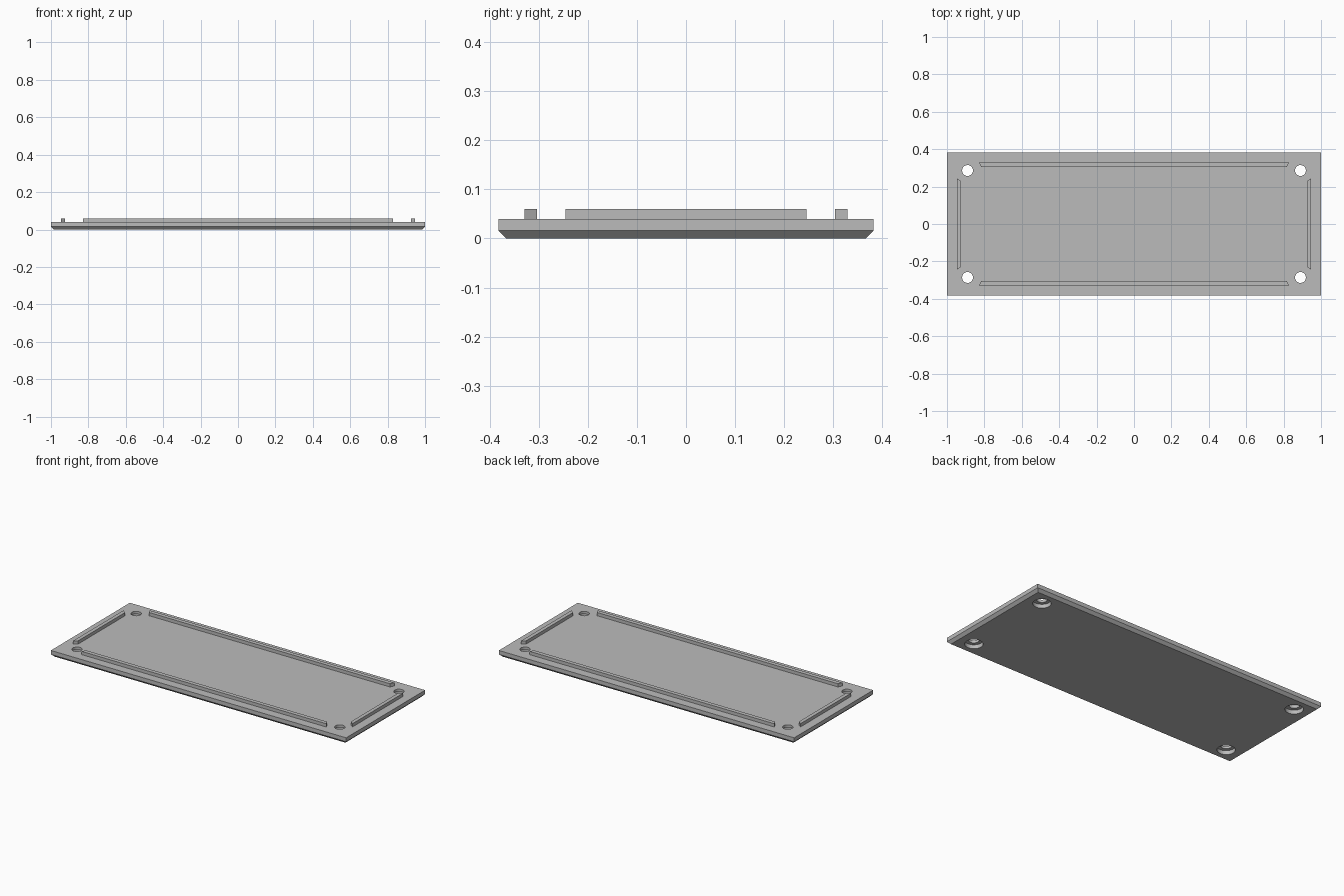
import bpy, bmesh, math

if "Cube" in bpy.data.objects:
    bpy.data.objects.remove(bpy.data.objects["Cube"], do_unlink=True)

HALF_X, HALF_Y = 1.0, 0.382
CHAMFER, TOP, RAIL_TOP = 0.016, 0.04, 0.06
HOLE_X, HOLE_Y, HOLE_R = 0.89, 0.286, 0.029
BORE_R, BORE_DEPTH = 0.05, 0.024

grey = bpy.data.materials.new("plain grey")
grey.use_nodes = True
colour = (0.5, 0.5, 0.5, 1)
grey.diffuse_color = colour
grey.node_tree.nodes["Principled BSDF"].inputs["Base Color"].default_value = colour


def loft(name, rings):
    """Solid made from stacked rings of points, capped at both ends."""
    bm = bmesh.new()
    loops = [[bm.verts.new(p) for p in ring] for ring in rings]
    n = len(loops[0])
    for low, high in zip(loops, loops[1:]):
        for i in range(n):
            j = (i + 1) % n
            bm.faces.new((low[i], low[j], high[j], high[i]))
    bm.faces.new(loops[0][::-1])
    bm.faces.new(loops[-1])
    bmesh.ops.recalc_face_normals(bm, faces=bm.faces)
    mesh = bpy.data.meshes.new(name)
    bm.to_mesh(mesh)
    bm.free()
    mesh.materials.append(grey)
    obj = bpy.data.objects.new(name, mesh)
    bpy.context.collection.objects.link(obj)
    return obj


def rectangle(hx, hy, z):
    return [(-hx, -hy, z), (hx, -hy, z), (hx, hy, z), (-hx, hy, z)]


def circle(cx, cy, r, z, sides=40):
    angles = [2 * math.pi * i / sides for i in range(sides)]
    return [(cx + r * math.cos(a), cy + r * math.sin(a), z) for a in angles]


# Cover plate with a chamfered lower edge
plate = loft("cover_plate", [
    rectangle(HALF_X - CHAMFER, HALF_Y - CHAMFER, 0),
    rectangle(HALF_X, HALF_Y, CHAMFER),
    rectangle(HALF_X, HALF_Y, TOP)])

# Screw holes, counterbored from below
for sx in (-1, 1):
    for sy in (-1, 1):
        x, y = sx * HOLE_X, sy * HOLE_Y
        cutter = loft("hole_cutter", [
            circle(x, y, BORE_R, -0.05), circle(x, y, BORE_R, BORE_DEPTH),
            circle(x, y, HOLE_R, BORE_DEPTH), circle(x, y, HOLE_R, 0.1)])
        cutter.hide_render = True
        cut = plate.modifiers.new("screw_hole", "BOOLEAN")
        cut.operation = "DIFFERENCE"
        cut.solver = "EXACT"
        cut.object = cutter
        bpy.context.view_layer.objects.active = plate
        bpy.ops.object.modifier_apply(modifier=cut.name)
        bpy.data.objects.remove(cutter, do_unlink=True)

bpy.ops.object.select_all(action="DESELECT")
plate.select_set(True)
bpy.context.view_layer.objects.active = plate
bpy.ops.object.shade_smooth_by_angle(angle=math.radians(30))


# Locating rails with mitred ends
def rail(name, outer, inner, half_outer, half_inner, turn):
    outline = [(-half_outer, outer), (half_outer, outer),
               (half_inner, inner), (-half_inner, inner)]
    c, s = round(math.cos(turn)), round(math.sin(turn))
    loft(name, [[(c * x - s * y, s * x + c * y, z) for x, y in outline]
                for z in (TOP - 0.004, RAIL_TOP)])


for name, turn in (("back_rail", 0), ("front_rail", math.pi)):
    rail(name, 0.329, 0.304, 0.829, 0.816, turn)
for name, turn in (("right_rail", math.pi / 2), ("left_rail", -math.pi / 2)):
    rail(name, 0.947, 0.924, 0.245, 0.228, turn)
